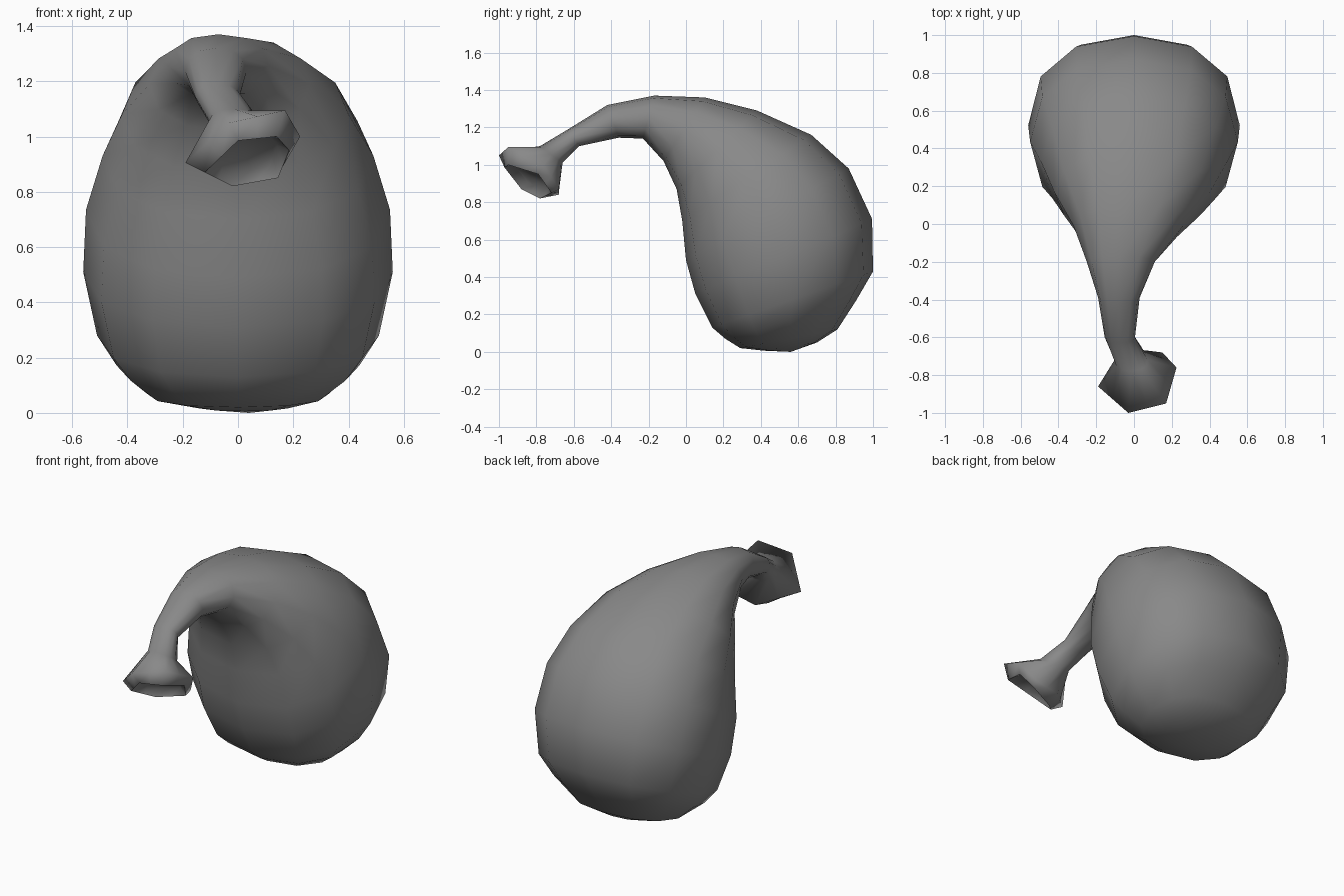
import bpy
import bmesh
from math import sin, cos, pi, copysign
from mathutils import Vector

cube = bpy.data.objects.get("Cube")
if cube:
    bpy.data.objects.remove(cube, do_unlink=True)

SIDES = 12
FULLNESS = 0.87  # below 1 makes the sections rounder-cornered than an ellipse

grey = bpy.data.materials.new("warm grey")
grey.use_nodes = True
colour = (0.25, 0.25, 0.25, 1)
grey.diffuse_color = colour
grey.node_tree.nodes["Principled BSDF"].inputs["Base Color"].default_value = colour


def full(v):
    return copysign(abs(v) ** FULLNESS, v)


def section(outer, inner, cx, half_width):
    """Tilted full oval between an outer and an inner (y, z) point."""
    top, low = Vector((cx, *outer)), Vector((cx, *inner))
    mid, up = (top + low) / 2, (top - low) / 2
    side = Vector((half_width, 0, 0))
    return [mid + up * full(cos(a)) + side * full(sin(a))
            for a in (2 * pi * i / SIDES for i in range(SIDES))]


def hexagon(corners):
    """Six corners with edge midpoints, so it matches the oval sections."""
    pts = [Vector(c) for c in corners]
    ring = []
    for i, p in enumerate(pts):
        ring += [(pts[i - 1] + p) / 2, p]
    return ring


# Flared mouth: widest rim, the opening below it and a shallow hollow
rim = hexagon([(.17, -.95, 1.095), (.225, -.76, 1.0), (.15, -.68, .87),
               (0, -.68, .84), (-.19, -.86, .905), (-.03, -1.0, 1.05)])
opening = hexagon([(.14, -.95, 1.0), (.185, -.79, .95), (.145, -.72, .85),
                   (-.02, -.78, .82), (-.12, -.88, .87), (0, -.97, .985)])
throat = Vector((-.01, -.73, 1.04))
hollow = [p.lerp(throat, .22) for p in opening]

# Neck and sack sections: outer (y, z), inner (y, z), centre x, half width
sections = [
    ((-.78, 1.10), (-.66, 1.01), -.015, .088),
    ((-.63, 1.19), (-.57, 1.10), -.075, .08),
    ((-.42, 1.32), (-.36, 1.145), -.08, .11),
    ((-.17, 1.37), (-.23, 1.14), -.07, .18),
    ((.10, 1.36), (-.12, 1.02), -.03, .29),
    ((.38, 1.29), (-.05, .87), -.01, .41),
    ((.67, 1.16), (-.02, .70), 0, .49),
    ((.87, .98), (0, .49), 0, .55),
    ((.995, .71), (.05, .31), 0, .56),
    ((1.0, .43), (.14, .13), 0, .51),
    ((.91, .275), (.21, .07), 0, .44),
    ((.81, .12), (.29, .02), 0, .33),
    ((.70, .05), (.42, .006), .02, .18),
]
rings = [hollow, opening, rim] + [section(*s) for s in sections]

# Loft all sections into one skin
bm = bmesh.new()
loops = [[bm.verts.new(p) for p in ring] for ring in rings]
for a, b in zip(loops, loops[1:]):
    for i in range(SIDES):
        j = (i + 1) % SIDES
        bm.faces.new((a[i], a[j], b[j], b[i]))
base = bm.verts.new((.04, .56, 0))
for i in range(SIDES):
    bm.faces.new((loops[-1][i], loops[-1][(i + 1) % SIDES], base))
bm.faces.new(loops[0])
bmesh.ops.recalc_face_normals(bm, faces=bm.faces)
for face in bm.faces:
    face.smooth = True

# Crisp edge around the mouth opening
for i in range(SIDES):
    bm.edges.get((loops[1][i - 1], loops[1][i])).smooth = False

mesh = bpy.data.meshes.new("curved_sack")
bm.to_mesh(mesh)
bm.free()
mesh.materials.append(grey)
sack = bpy.data.objects.new("curved_sack", mesh)
bpy.context.collection.objects.link(sack)
